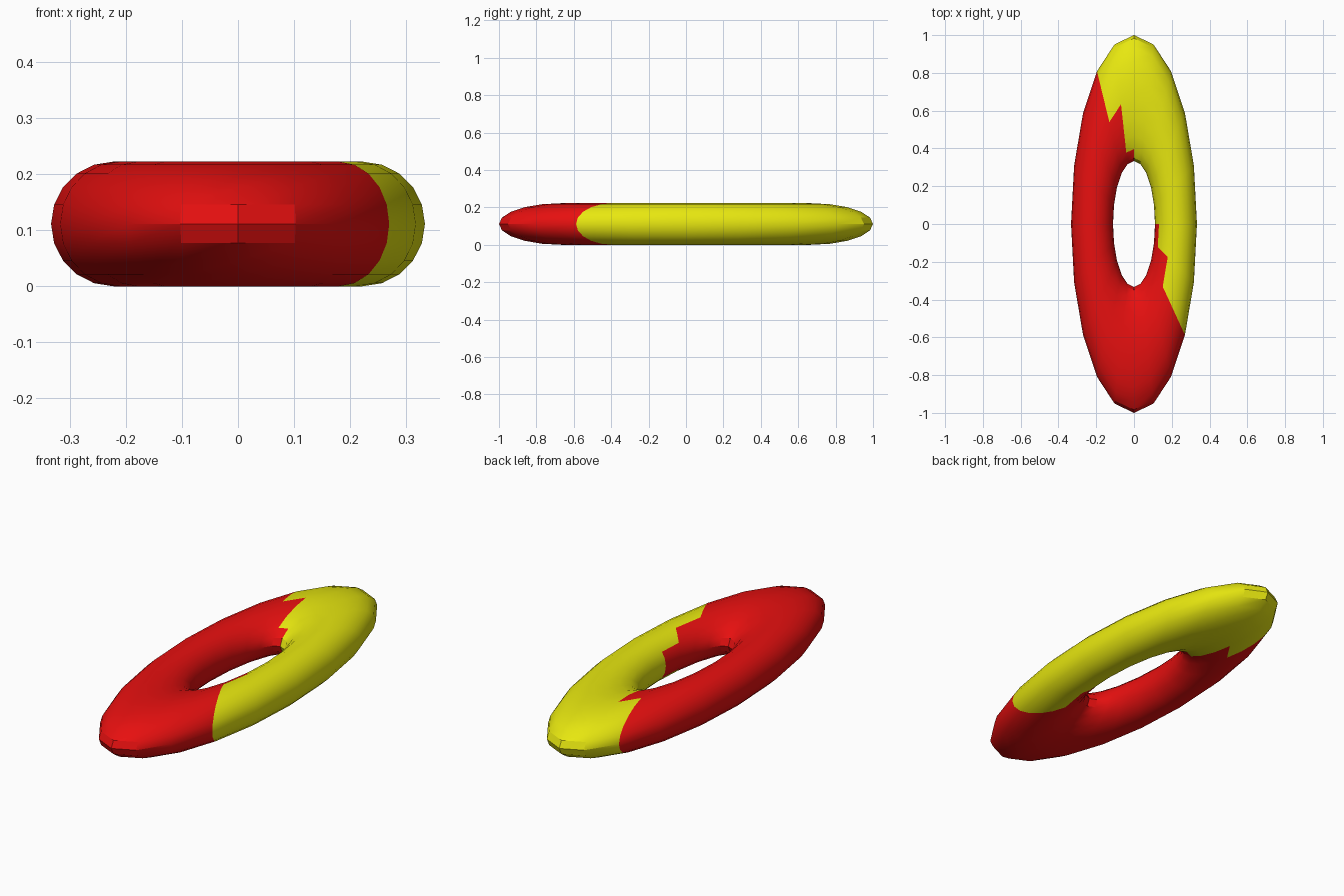
import bpy, math

cube = bpy.data.objects.get("Cube")
if cube:
    bpy.data.objects.remove(cube, do_unlink=True)

MAJOR, MINOR, STRETCH = 2 / 9, 1 / 9, 3.0


def flat_material(name, color):
    mat = bpy.data.materials.new(name)
    mat.use_nodes = True
    mat.diffuse_color = color
    mat.node_tree.nodes["Principled BSDF"].inputs["Base Color"].default_value = color
    return mat


# Ring: a 20 x 20 torus
bpy.ops.mesh.primitive_torus_add(
    location=(0, 0, MINOR), major_radius=MAJOR, minor_radius=MINOR,
    major_segments=20, minor_segments=20)
ring = bpy.context.object
ring.name = "stretched_ring"
ring.data.materials.append(flat_material("red", (0.8, 0.005, 0.005, 1)))
ring.data.materials.append(flat_material("yellow", (0.8, 0.8, 0.005, 1)))

# Yellow arc per band around the tube: (tube angle limit, arc start, arc end) in degrees,
# stepping inwards from the outer rim to the hole
BANDS = [(90, -36, 126), (108, -36, 108), (144, -18, 108), (181, 0, 90)]
for face in ring.data.polygons:
    c = face.center
    around = math.degrees(math.atan2(c.y, c.x))
    tube = abs(math.degrees(math.atan2(c.z, math.hypot(c.x, c.y) - MAJOR)))
    start, end = next((s, e) for limit, s, e in BANDS if tube < limit)
    face.material_index = 1 if start < around < end else 0

# Stretch lengthwise, then smooth all but the tight end facets
ring.scale = (1, STRETCH, 1)
bpy.ops.object.transform_apply(location=False, rotation=False, scale=True)
bpy.ops.object.shade_smooth_by_angle(angle=math.radians(30))
